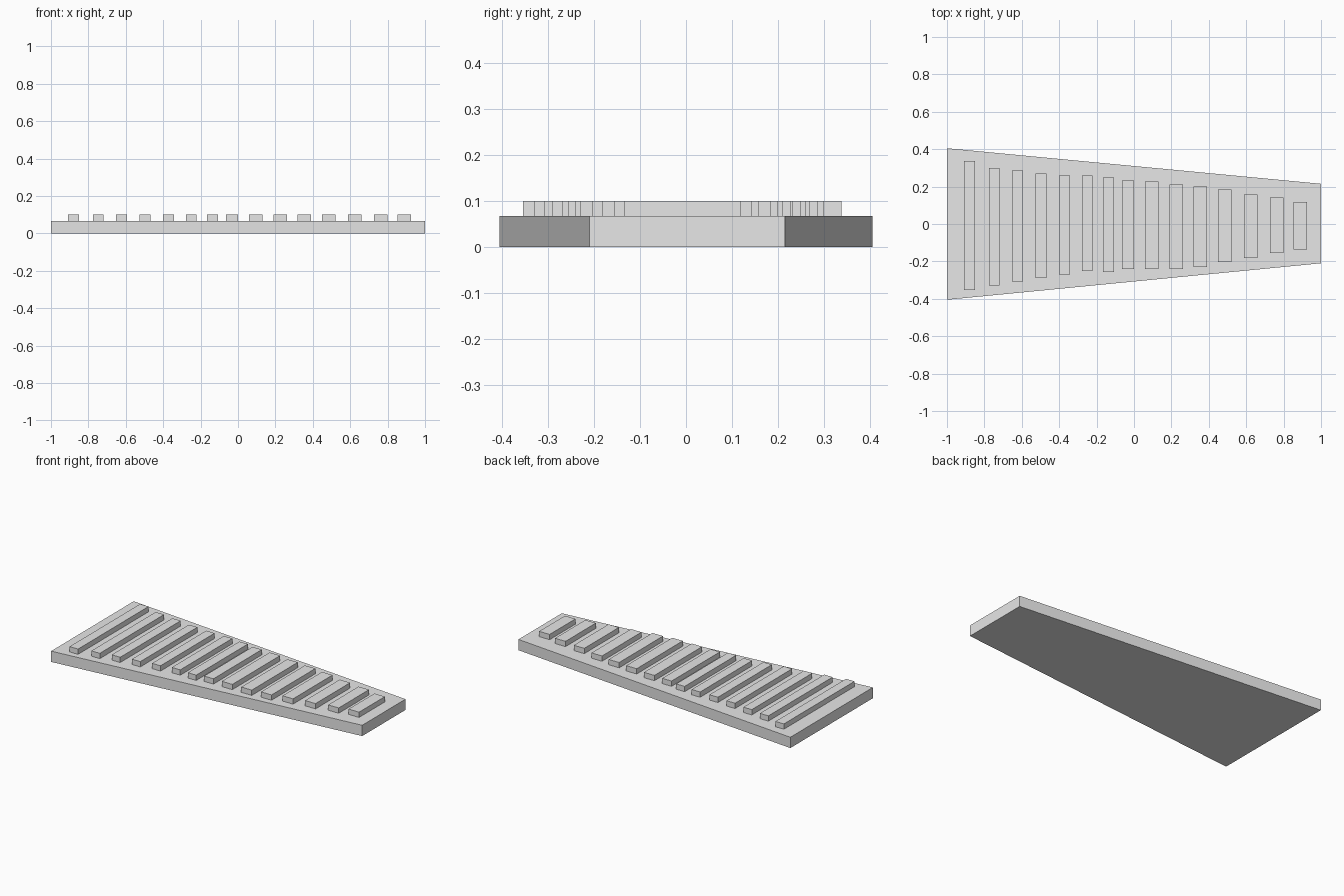
import bpy
import bmesh

cube = bpy.data.objects.get("Cube")
if cube:
    bpy.data.objects.remove(cube, do_unlink=True)

grey = bpy.data.materials.new("light grey")
grey.use_nodes = True
grey.diffuse_color = (0.8, 0.8, 0.8, 1)
grey.node_tree.nodes["Principled BSDF"].inputs["Base Color"].default_value = (0.8, 0.8, 0.8, 1)


def prism(name, outline, bottom, top):
    """Extrude a flat outline from one height to another."""
    bm = bmesh.new()
    face = bm.faces.new([bm.verts.new((x, y, bottom)) for x, y in outline])
    result = bmesh.ops.extrude_face_region(bm, geom=[face])
    for item in result["geom"]:
        if isinstance(item, bmesh.types.BMVert):
            item.co.z = top
    bmesh.ops.recalc_face_normals(bm, faces=bm.faces)
    mesh = bpy.data.meshes.new(name)
    bm.to_mesh(mesh)
    bm.free()
    mesh.materials.append(grey)
    obj = bpy.data.objects.new(name, mesh)
    bpy.context.collection.objects.link(obj)
    return obj


BASE_TOP, BAR_TOP = 0.067, 0.1

# Tapered base board
prism("base_board", [(-1, -0.405), (1, -0.21), (1, 0.215), (-1, 0.405)], 0, BASE_TOP)

# Raised bars: centre x, front y, back y
bars = [
    (-0.88, -0.354, 0.338), (-0.747, -0.33, 0.3), (-0.623, -0.307, 0.286),
    (-0.497, -0.29, 0.27), (-0.372, -0.27, 0.26), (-0.25, -0.251, 0.26),
    (-0.136, -0.257, 0.249), (-0.032, -0.241, 0.233), (0.094, -0.241, 0.227),
    (0.227, -0.241, 0.211), (0.355, -0.23, 0.2), (0.484, -0.203, 0.184),
    (0.624, -0.182, 0.158), (0.764, -0.155, 0.142), (0.89, -0.135, 0.118),
]
for i, (x, front, back) in enumerate(bars):
    half = 0.029 if x < -0.1 else 0.032 if x < 0 else 0.036
    prism(f"bar_{i + 1}", [(x - half, front), (x + half, front),
                           (x + half, back), (x - half, back)], BASE_TOP, BAR_TOP)
